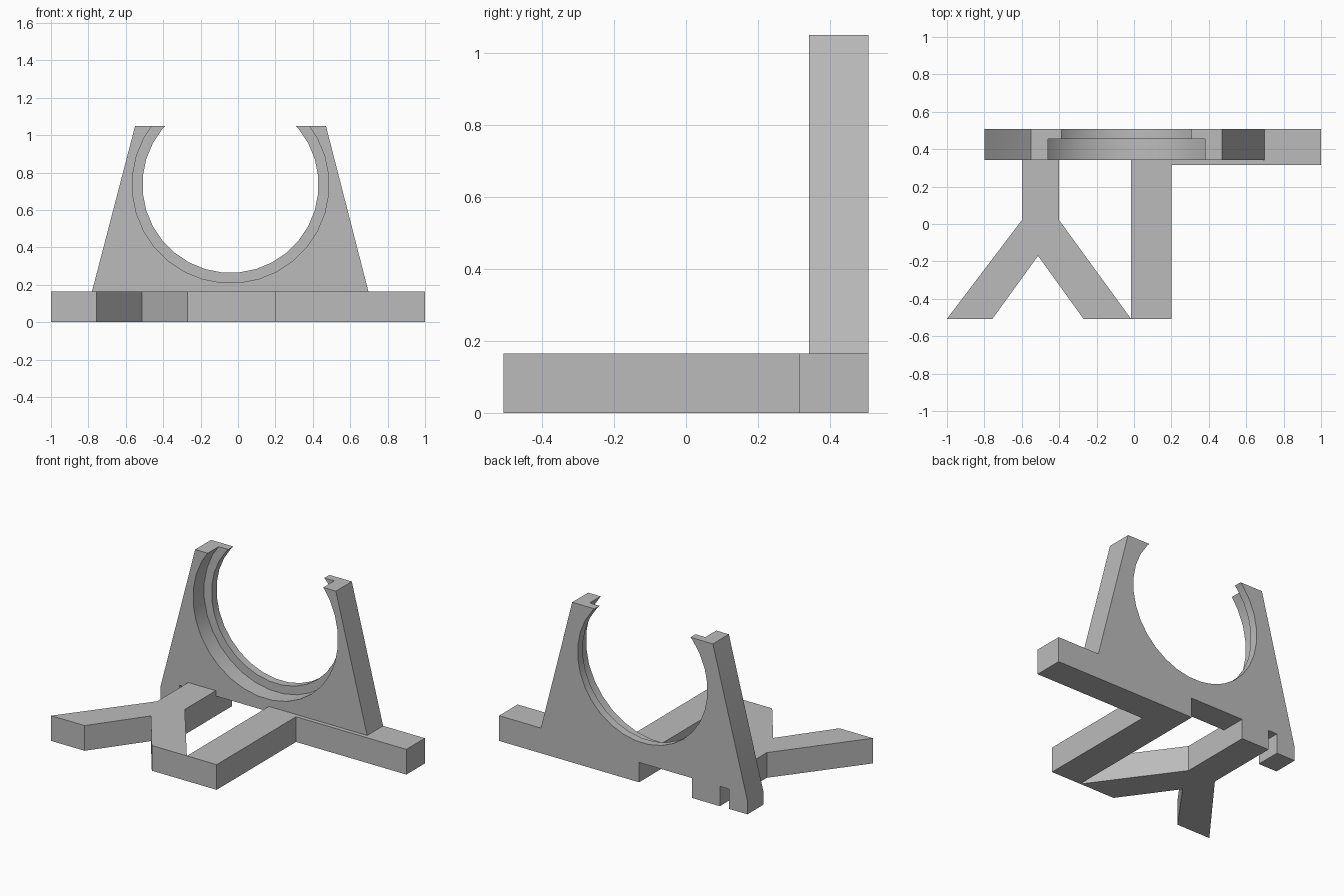
import bpy, bmesh, math
from mathutils import Vector

cube = bpy.data.objects.get("Cube")
if cube:
    bpy.data.objects.remove(cube, do_unlink=True)

grey = bpy.data.materials.new("plain grey")
grey.use_nodes = True
grey.diffuse_color = (0.5, 0.5, 0.5, 1)
grey.node_tree.nodes["Principled BSDF"].inputs["Base Color"].default_value = (0.5, 0.5, 0.5, 1)

BASE_TOP = 0.165
BACK = 0.507
PLATE_FRONT = 0.342
STEP = 0.455
GAP_TOP = 0.13
HOLE = (-0.04, 0.735)


def prism(name, points, axis, low, high):
    """Extrude a flat outline along y (points are x, z) or z (points are x, y)."""
    bm = bmesh.new()
    if axis == "z":
        verts = [bm.verts.new((a, b, low)) for a, b in points]
        move = Vector((0, 0, high - low))
    else:
        verts = [bm.verts.new((a, low, b)) for a, b in points]
        move = Vector((0, high - low, 0))
    face = bm.faces.new(verts)
    result = bmesh.ops.extrude_face_region(bm, geom=[face], use_keep_orig=True)
    moved = [g for g in result["geom"] if isinstance(g, bmesh.types.BMVert)]
    bmesh.ops.translate(bm, verts=moved, vec=move)
    bmesh.ops.recalc_face_normals(bm, faces=bm.faces)
    mesh = bpy.data.meshes.new(name)
    bm.to_mesh(mesh)
    bm.free()
    mesh.materials.append(grey)
    obj = bpy.data.objects.new(name, mesh)
    bpy.context.collection.objects.link(obj)
    return obj


def circle(radius, sides=32):
    # half-step offset puts a flat segment at the bottom
    angles = [(i + 0.5) * math.tau / sides for i in range(sides)]
    return [(HOLE[0] + radius * math.cos(a), HOLE[1] + radius * math.sin(a)) for a in angles]


# L-shaped base: front leg and side bar
prism("base_leg_and_bar", [
    (-0.015, -BACK), (0.2, -BACK), (0.2, 0.315),
    (1, 0.315), (1, BACK), (-0.015, BACK)], "z", 0, BASE_TOP)

# Forked base leg
prism("forked_leg", [
    (-0.6, BACK), (-0.6, 0.02), (-1, -BACK), (-0.757, -BACK), (-0.513, -0.17),
    (-0.27, -BACK), (-0.016, -BACK), (-0.4, 0.02), (-0.4, BACK)], "z", 0, BASE_TOP)

# Upright cradle plate, fitted over the base, with a small foot on its right
plate = prism("cradle_plate", [
    (-0.55, 1.05), (-0.8, 0.09), (-0.8, 0), (-0.665, 0), (-0.665, GAP_TOP),
    (-0.6, GAP_TOP), (-0.6, BASE_TOP), (-0.4, BASE_TOP), (-0.4, GAP_TOP),
    (-0.015, GAP_TOP), (-0.015, BASE_TOP), (0.697, BASE_TOP), (0.47, 1.05)],
    "y", PLATE_FRONT, BACK)

# Stepped round opening: wide at the front, narrower behind
cutters = [
    prism("wide_cutter", circle(0.526), "y", PLATE_FRONT - 0.1, STEP),
    prism("narrow_cutter", circle(0.471), "y", PLATE_FRONT - 0.2, BACK + 0.1)]
bpy.ops.object.select_all(action="DESELECT")
plate.select_set(True)
bpy.context.view_layer.objects.active = plate
for cutter in cutters:
    cutter.hide_render = True
    cut = plate.modifiers.new("opening", "BOOLEAN")
    cut.operation = "DIFFERENCE"
    cut.solver = "EXACT"
    cut.object = cutter
    bpy.ops.object.modifier_apply(modifier=cut.name)
    bpy.data.objects.remove(cutter, do_unlink=True)
bpy.ops.object.shade_smooth_by_angle(angle=math.radians(30))
